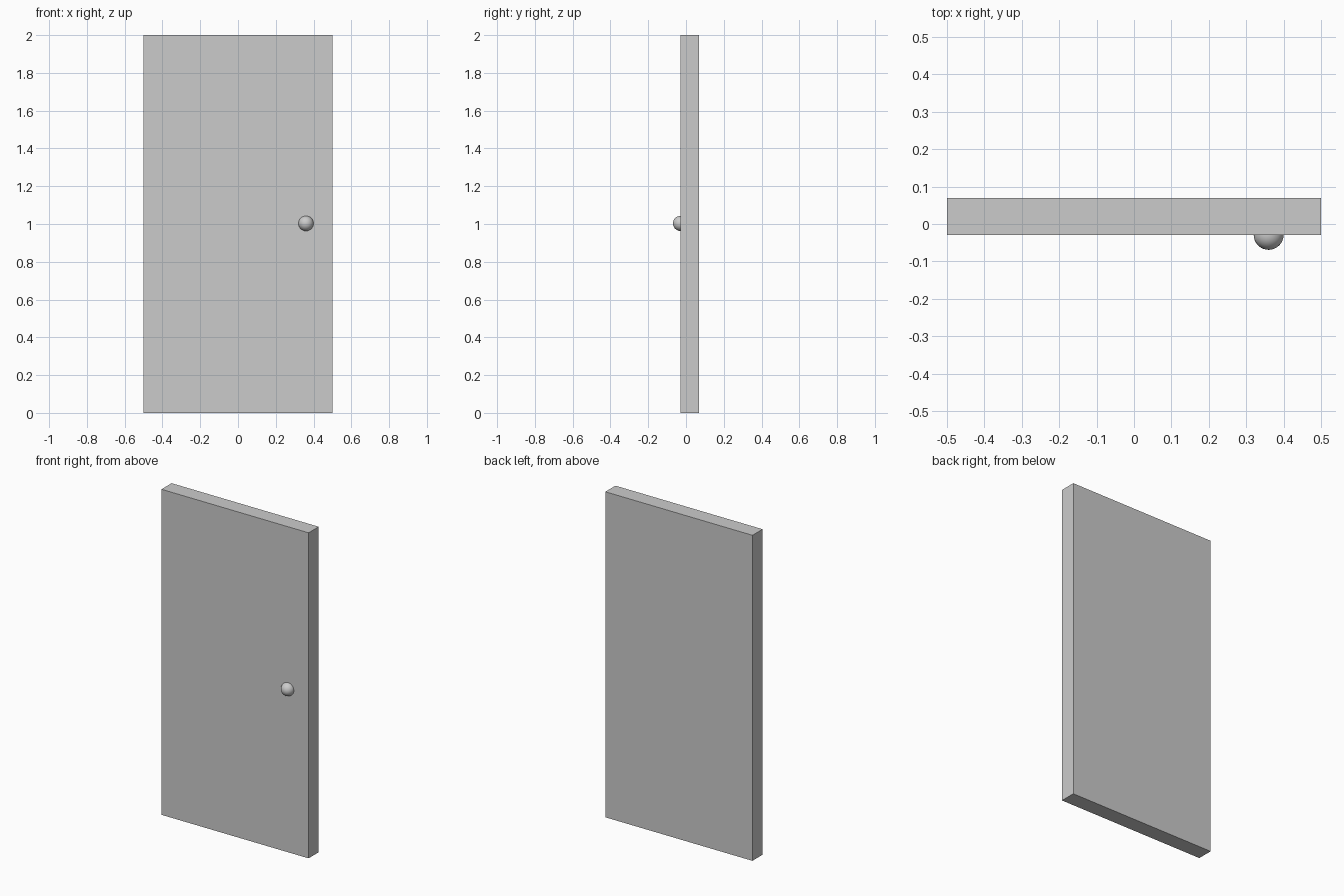
import bpy

if "Cube" in bpy.data.objects:
    bpy.data.objects.remove(bpy.data.objects["Cube"])

WIDTH, THICK, HEIGHT = 1.0, 0.098, 2.0
KNOB_R = 0.04
front_y = -(THICK + KNOB_R) / 2 + KNOB_R  # front face of the panel

# Door panel: plain slab
bpy.ops.mesh.primitive_cube_add(size=1, location=(0, front_y + THICK / 2, HEIGHT / 2))
door = bpy.context.object
door.name = "door_panel"
door.scale = (WIDTH, THICK, HEIGHT)
bpy.ops.object.transform_apply(location=False, rotation=False, scale=True)

# Door knob: smooth ball half sunk into the front face
bpy.ops.mesh.primitive_uv_sphere_add(segments=32, ring_count=16, radius=KNOB_R,
                                     location=(0.36, front_y, 1.003))
knob = bpy.context.object
knob.name = "door_knob"
bpy.ops.object.shade_smooth()
